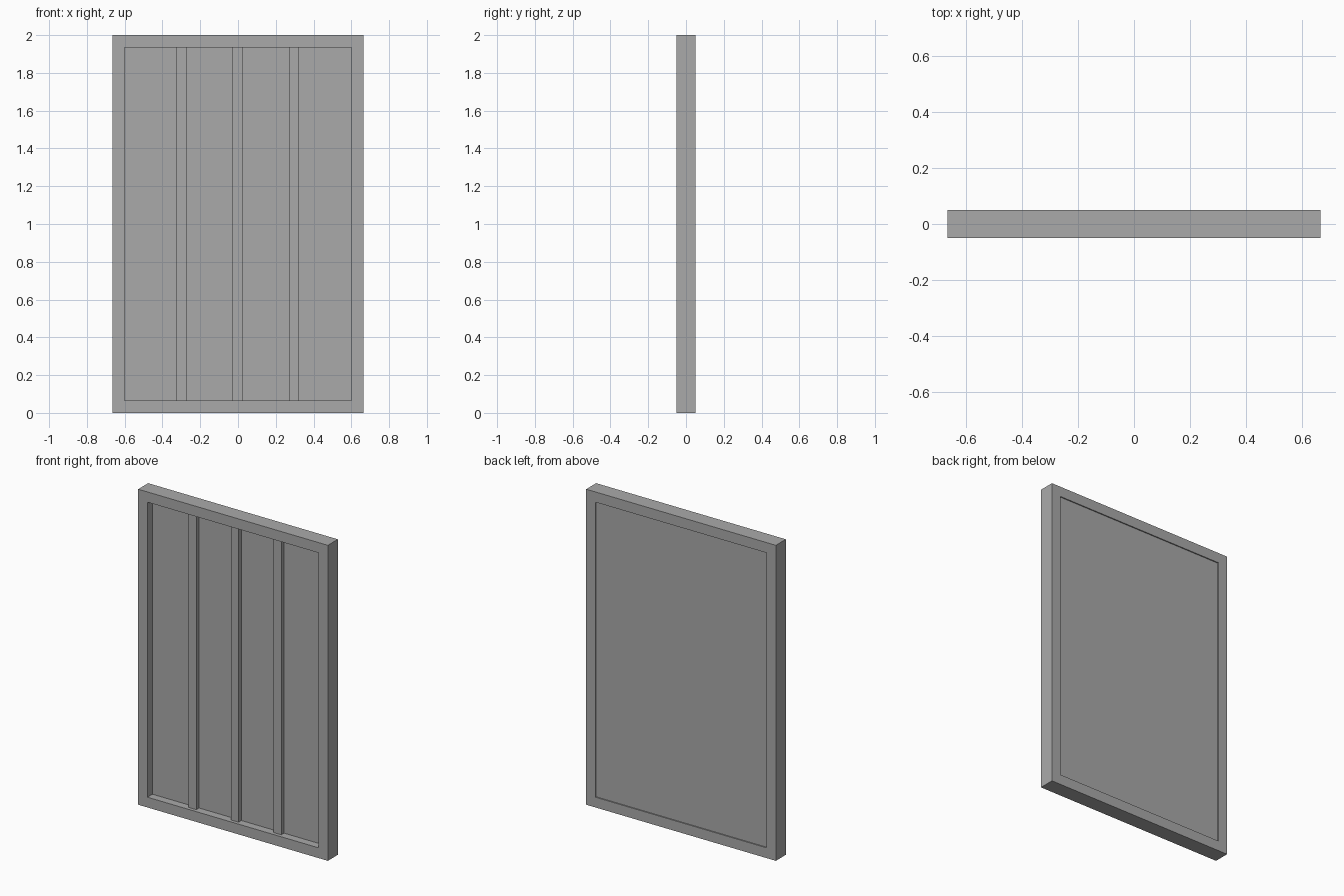
import bpy
import bmesh
from mathutils import Matrix, Vector

default = bpy.data.objects.get("Cube")
if default:
    bpy.data.objects.remove(default, do_unlink=True)

grey = bpy.data.materials.new("plain grey")
grey.use_nodes = True
colour = (0.4, 0.4, 0.4, 1)
grey.diffuse_color = colour
grey.node_tree.nodes["Principled BSDF"].inputs["Base Color"].default_value = colour

W, H, D = 0.665, 2.0, 0.05      # half width, height, half depth
B = 0.065                       # frame border
PANEL_FRONT, PANEL_BACK = 0.0, 0.043
SLAT_FRONT = -0.028


def add_object(name, bm):
    bmesh.ops.recalc_face_normals(bm, faces=bm.faces)
    mesh = bpy.data.meshes.new(name)
    bm.to_mesh(mesh)
    bm.free()
    mesh.materials.append(grey)
    obj = bpy.data.objects.new(name, mesh)
    bpy.context.collection.objects.link(obj)
    return obj


def box(name, low, high):
    low, high = Vector(low), Vector(high)
    bm = bmesh.new()
    place = Matrix.Translation((low + high) / 2) @ Matrix.Diagonal((high - low).to_4d())
    bmesh.ops.create_cube(bm, size=1, matrix=place)
    return add_object(name, bm)


# Outer frame: a mitred ring of four rails
bm = bmesh.new()
rings = []
for y in (-D, D):
    for inset in (0, B):
        x, z0, z1 = W - inset, inset, H - inset
        rings.append([bm.verts.new((px, y, pz))
                      for px, pz in ((-x, z0), (x, z0), (x, z1), (-x, z1))])
front_out, front_in, back_out, back_in = rings
for a, b in ((front_out, front_in), (front_in, back_in),
             (back_in, back_out), (back_out, front_out)):
    for i in range(4):
        j = (i + 1) % 4
        bm.faces.new((a[i], a[j], b[j], b[i]))
bmesh.ops.dissolve_degenerate(bm, edges=bm.edges, dist=0.0001)
add_object("frame", bm)

# Recessed panel filling the frame
box("panel", (B - W, PANEL_FRONT, B), (W - B, PANEL_BACK, H - B))

# Upright slats on the front of the panel
for name, x in (("right_slat", -0.3), ("middle_slat", -0.003), ("left_slat", 0.296)):
    box(name, (x - 0.027, SLAT_FRONT, B), (x + 0.027, PANEL_FRONT, H - B))
